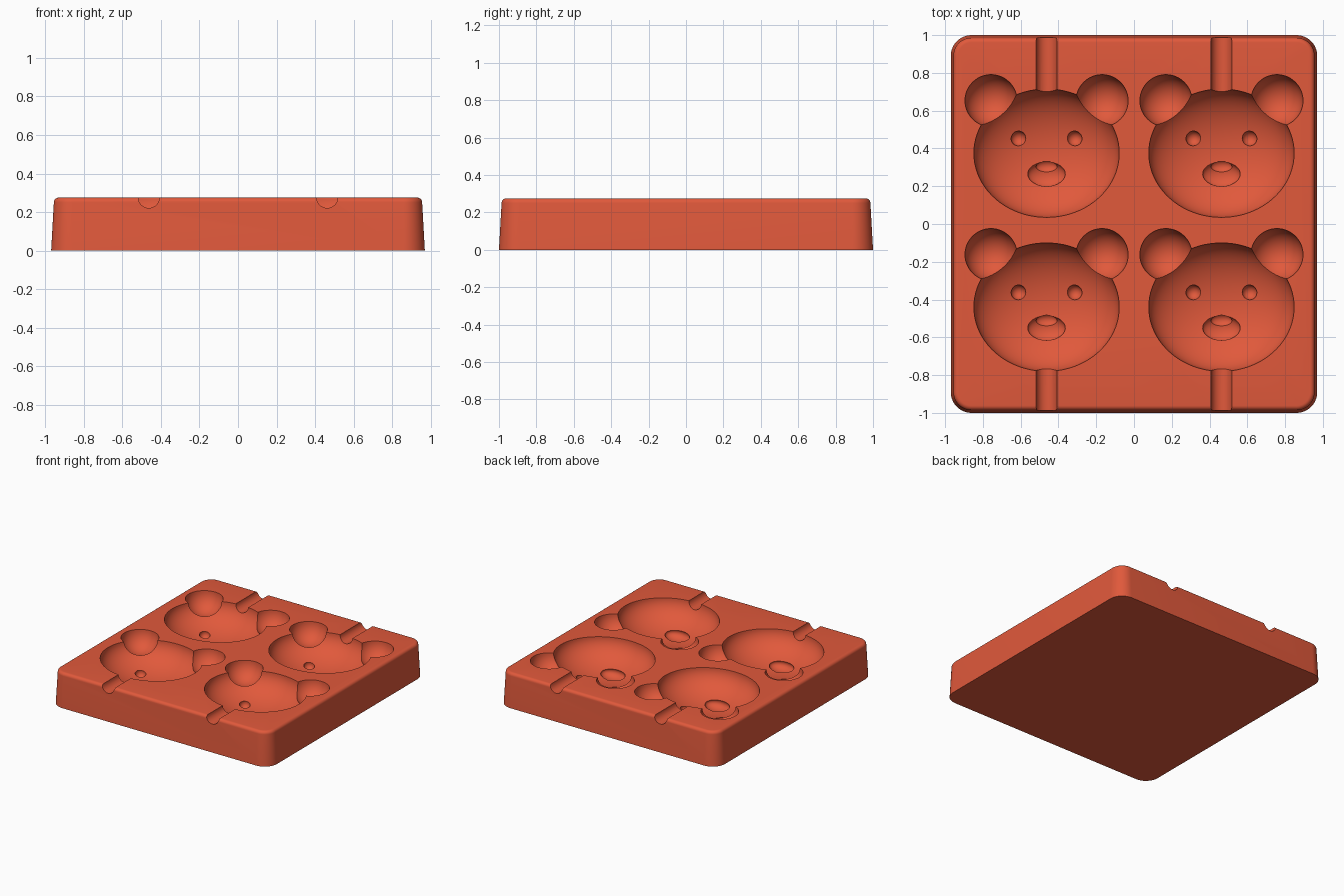
import bpy, bmesh, math
from mathutils import Matrix, Vector

cube = bpy.data.objects.get("Cube")
if cube:
    bpy.data.objects.remove(cube, do_unlink=True)

TOP = 0.275
HALF_X, HALF_Y, CORNER = 0.97, 1.0, 0.11
HEADS = [(x, y) for x in (-0.463, 0.463) for y in (0.375, -0.44)]

red = bpy.data.materials.new("mould red")
colour = (0.75, 0.1, 0.044, 1)
red.diffuse_color = colour
red.use_nodes = True
red.node_tree.nodes["Principled BSDF"].inputs["Base Color"].default_value = colour


def make_object(name, bm):
    bmesh.ops.recalc_face_normals(bm, faces=bm.faces)
    mesh = bpy.data.meshes.new(name)
    bm.to_mesh(mesh)
    bm.free()
    mesh.materials.append(red)
    obj = bpy.data.objects.new(name, mesh)
    bpy.context.collection.objects.link(obj)
    return obj


def rounded_ring(bm, inset, z, steps=12):
    """One rounded rectangle of vertices."""
    ring = []
    r = CORNER - inset
    for quarter, (sx, sy) in enumerate([(1, 1), (-1, 1), (-1, -1), (1, -1)]):
        for i in range(steps + 1):
            a = math.pi / 2 * (quarter + i / steps)
            ring.append(bm.verts.new((sx * (HALF_X - CORNER) + r * math.cos(a),
                                      sy * (HALF_Y - CORNER) + r * math.sin(a), z)))
    return ring


# Tapered block with a rounded top rim
def build_block():
    bm = bmesh.new()
    fillet, taper = 0.025, 0.014
    layers = [(0, 0)]
    for i in range(7):
        a = math.pi / 2 * i / 6
        layers.append((taper + fillet * (1 - math.cos(a)),
                       TOP - fillet + fillet * math.sin(a)))
    rings = [rounded_ring(bm, *layer) for layer in layers]
    for low, high in zip(rings, rings[1:]):
        for i in range(len(low)):
            j = (i + 1) % len(low)
            bm.faces.new((low[i], low[j], high[j], high[i]))
    bm.faces.new(rings[0])
    bm.faces.new(rings[-1])
    return make_object("mould_block", bm)


def ellipsoids(name, offsets, radii, depth, segments=48):
    """The same ellipsoid repeated in every head."""
    bm = bmesh.new()
    for hx, hy in HEADS:
        for ox, oy in offsets:
            place = Matrix.Translation((hx + ox, hy + oy, TOP - depth))
            bmesh.ops.create_uvsphere(bm, u_segments=segments, v_segments=segments // 2,
                                      radius=1, matrix=place @ Matrix.Diagonal((*radii, 1)))
    return make_object(name, bm)


# Stick channels run from the heads to the nearer edge
def channels():
    bm = bmesh.new()
    for hx, hy in HEADS:
        side = math.copysign(1, hy)
        start, end = hy + side * 0.2, side * 1.1
        place = Matrix.Translation((hx, (start + end) / 2, TOP + 0.001))
        bmesh.ops.create_cone(bm, cap_ends=True, segments=32, radius1=0.055, radius2=0.055,
                              depth=abs(end - start),
                              matrix=place @ Matrix.Rotation(math.pi / 2, 4, 'X'))
    return make_object("channel_cutter", bm)


block = build_block()
cutters = [
    ellipsoids("head_cutter", [(0, 0)], (0.385, 0.34, 0.2), -0.001, 80),
    ellipsoids("ear_cutter", [(-0.294, 0.278), (0.294, 0.278)], (0.138, 0.138, 0.138), -0.001),
    ellipsoids("eye_cutter", [(-0.149, 0.078), (0.149, 0.078)], (0.04, 0.04, 0.04), 0.178, 24),
    ellipsoids("muzzle_cutter", [(0, -0.112)], (0.1, 0.068, 0.045), 0.186),
    ellipsoids("nose_cutter", [(0, -0.07)], (0.056, 0.034, 0.03), 0.215, 32),
    channels(),
]

# Carve the cavities
bpy.ops.object.select_all(action='DESELECT')
block.select_set(True)
bpy.context.view_layer.objects.active = block
for cutter in cutters:
    mod = block.modifiers.new(cutter.name, 'BOOLEAN')
    mod.operation = 'DIFFERENCE'
    mod.solver = 'EXACT'
    mod.object = cutter
    bpy.ops.object.modifier_apply(modifier=mod.name)
    bpy.data.objects.remove(cutter, do_unlink=True)

bpy.ops.object.shade_smooth_by_angle(angle=math.radians(30))
